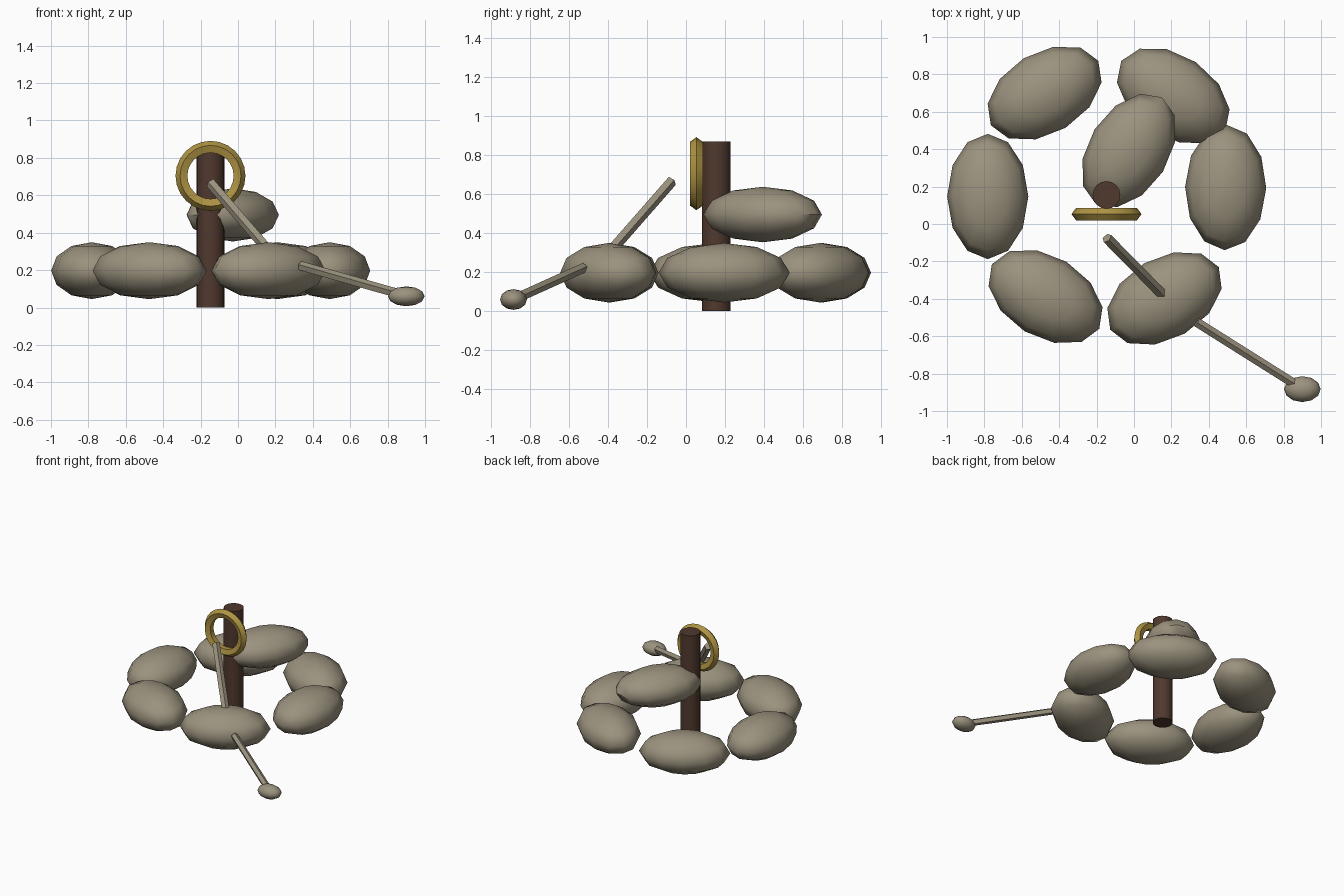
import bpy
import math
from mathutils import Vector

if "Cube" in bpy.data.objects:
    bpy.data.objects.remove(bpy.data.objects["Cube"], do_unlink=True)


def make_material(name, rgb):
    mat = bpy.data.materials.new(name)
    mat.use_nodes = True
    color = (*rgb, 1.0)
    mat.diffuse_color = color
    bsdf = next(n for n in mat.node_tree.nodes if n.type == "BSDF_PRINCIPLED")
    bsdf.inputs["Base Color"].default_value = color
    return mat


STONE = make_material("stone grey", (0.33, 0.29, 0.21))
WOOD = make_material("dark wood", (0.08, 0.04, 0.027))
GOLD = make_material("old gold", (0.42, 0.29, 0.055))


def finish(name, mat, angle):
    obj = bpy.context.object
    obj.name = name
    obj.data.materials.append(mat)
    bpy.ops.object.transform_apply(location=False, rotation=False, scale=True)
    bpy.ops.object.shade_smooth_by_angle(angle=math.radians(angle))
    return obj


def ellipsoid(name, center, radii, turn=0):
    bpy.ops.mesh.primitive_uv_sphere_add(
        segments=12, ring_count=6, radius=1, location=center,
        rotation=(0, 0, math.radians(turn)))
    bpy.context.object.scale = radii
    return finish(name, STONE, 60)


def bar(name, start, end, radius):
    start, end = Vector(start), Vector(end)
    axis = end - start
    bpy.ops.mesh.primitive_cylinder_add(
        vertices=5, radius=radius, depth=axis.length,
        location=(start + end) / 2,
        rotation=axis.to_track_quat("Z", "Y").to_euler())
    return finish(name, STONE, 30)


# Ring of long stones: x, y, turn of the long axis
ring = [(-0.782, 0.147, 90), (-0.478, 0.70, 31), (0.21, 0.685, -34),
        (0.49, 0.195, 89), (0.163, -0.398, 30), (-0.473, -0.388, -31)]
for i, (x, y, turn) in enumerate(ring):
    ellipsoid(f"ring_stone_{i + 1}", (x, y, 0.197), (0.335, 0.217, 0.152), turn)

# Raised stone resting against the post
ellipsoid("raised_stone", (-0.028, 0.393, 0.495), (0.335, 0.215, 0.142), 58)

# Post with a hoop in front of it
bpy.ops.mesh.primitive_cylinder_add(
    vertices=16, radius=0.074, depth=0.87, location=(-0.147, 0.155, 0.435))
finish("post", WOOD, 30)
bpy.ops.mesh.primitive_torus_add(
    major_segments=24, minor_segments=5, major_radius=0.152,
    minor_radius=0.035, location=(-0.147, 0.053, 0.704),
    rotation=(math.pi / 2, 0, 0))
finish("hoop", GOLD, 30)

# Slanted bars and the knob on the lower one
bar("upper_bar", (-0.145, -0.075, 0.665), (0.17, -0.395, 0.30), 0.029)
bar("lower_bar", (0.335, -0.525, 0.222), (0.88, -0.868, 0.067), 0.026)
ellipsoid("knob", (0.9, -0.883, 0.06), (0.098, 0.069, 0.053))
